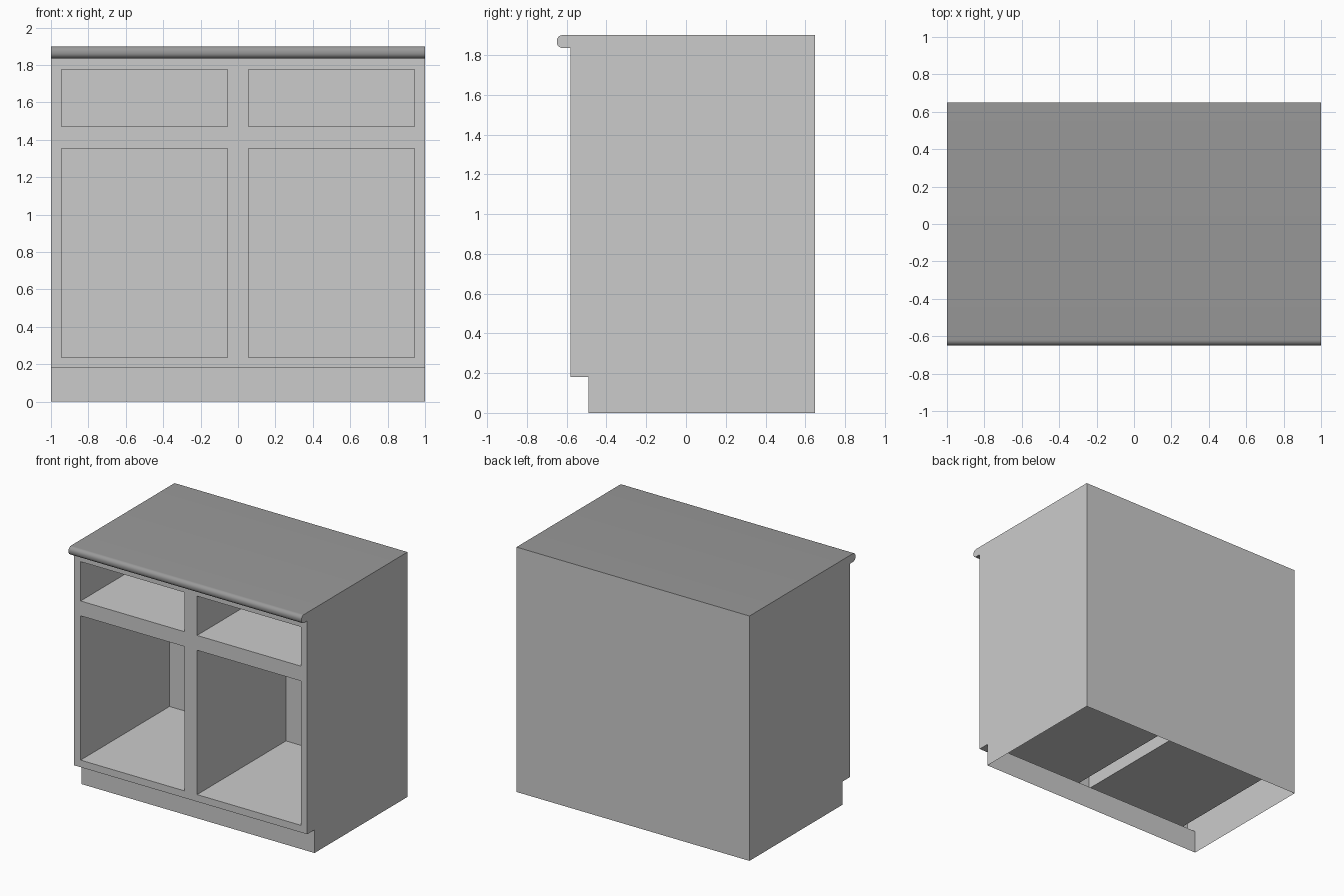
import bpy, bmesh, math

cube = bpy.data.objects.get("Cube")
if cube:
    bpy.data.objects.remove(cube, do_unlink=True)


def material(name, value):
    mat = bpy.data.materials.new(name)
    mat.use_nodes = True
    colour = (value, value, value, 1)
    mat.diffuse_color = colour
    mat.node_tree.nodes["Principled BSDF"].inputs["Base Color"].default_value = colour
    return mat


cabinet_grey = material("light grey cabinet", 0.6)
worktop_grey = material("dark grey worktop", 0.32)


def build(name, faces, mat):
    """Make one object from faces given as corner loops."""
    bm = bmesh.new()
    for loop in faces:
        bm.faces.new([bm.verts.new(p) for p in loop])
    bmesh.ops.remove_doubles(bm, verts=bm.verts[:], dist=0.0001)
    mesh = bpy.data.meshes.new(name)
    bm.to_mesh(mesh)
    bm.free()
    mesh.materials.append(mat)
    obj = bpy.data.objects.new(name, mesh)
    bpy.context.collection.objects.link(obj)
    return obj


def strip(profile):
    """Sweep a side profile of (y, z) points across the full width."""
    return [[(-1, *a), (1, *a), (1, *b), (-1, *b)]
            for a, b in zip(profile, profile[1:])]


def front_rect(x0, x1, z0, z1, y):
    return [(x0, y, z0), (x1, y, z0), (x1, y, z1), (x0, y, z1)]


# Main sizes
FRONT, BACK, KICK, BAY_BACK = -0.58, 0.65, -0.49, 0.51
KICK_TOP, NOSE_BOTTOM, TOP = 0.18, 1.835, 1.9
xs = [-1, -0.945, -0.055, 0.055, 0.945, 1]
zs = [KICK_TOP, 0.235, 1.355, 1.47, 1.775, NOSE_BOTTOM]

# Rounded front nose of the worktop, from its underside to its upper face
radius, steps = 0.03, 8
nose = [(FRONT, NOSE_BOTTOM)]
for centre_z, start in ((NOSE_BOTTOM + radius, 270), (TOP - radius, 180)):
    for i in range(steps + 1):
        a = math.radians(start - 90 * i / steps)
        nose.append((-BACK + radius + radius * math.cos(a),
                     centre_z + radius * math.sin(a)))

worktop = build("worktop", strip(nose + [(BACK, TOP)]), worktop_grey)
bpy.context.view_layer.objects.active = worktop
worktop.select_set(True)
bpy.ops.object.shade_smooth_by_angle(angle=math.radians(40))
worktop.select_set(False)

# Side panels follow the whole outline
kick = [(KICK, 0), (KICK, KICK_TOP), (FRONT, KICK_TOP)]
outline = kick + nose + [(BACK, TOP), (BACK, 0)]
build("right_side_panel", [[(-1, *p) for p in outline]], cabinet_grey)
build("left_side_panel", [[(1, *p) for p in reversed(outline)]], cabinet_grey)

# Back panel and recessed toe kick; the underside stays open
build("back_panel", strip([(BACK, TOP), (BACK, 0)]), cabinet_grey)
build("toe_kick", strip(kick), cabinet_grey)

# Face frame: a grid with the four openings left out
frame = []
for i in range(len(xs) - 1):
    for j in range(len(zs) - 1):
        if not (i in (1, 3) and j in (1, 3)):
            frame.append(front_rect(xs[i], xs[i + 1], zs[j], zs[j + 1], FRONT))
build("face_frame", frame, cabinet_grey)

# Thin-walled bays behind the openings
for side, i in (("right", 1), ("left", 3)):
    for kind, j in (("door", 1), ("drawer", 3)):
        size = xs[i], xs[i + 1], zs[j], zs[j + 1]
        near, far = front_rect(*size, FRONT), front_rect(*size, BAY_BACK)
        walls = [[near[k], near[k - 3], far[k - 3], far[k]] for k in range(4)]
        build(f"{side}_{kind}_bay", walls + [far], cabinet_grey)
